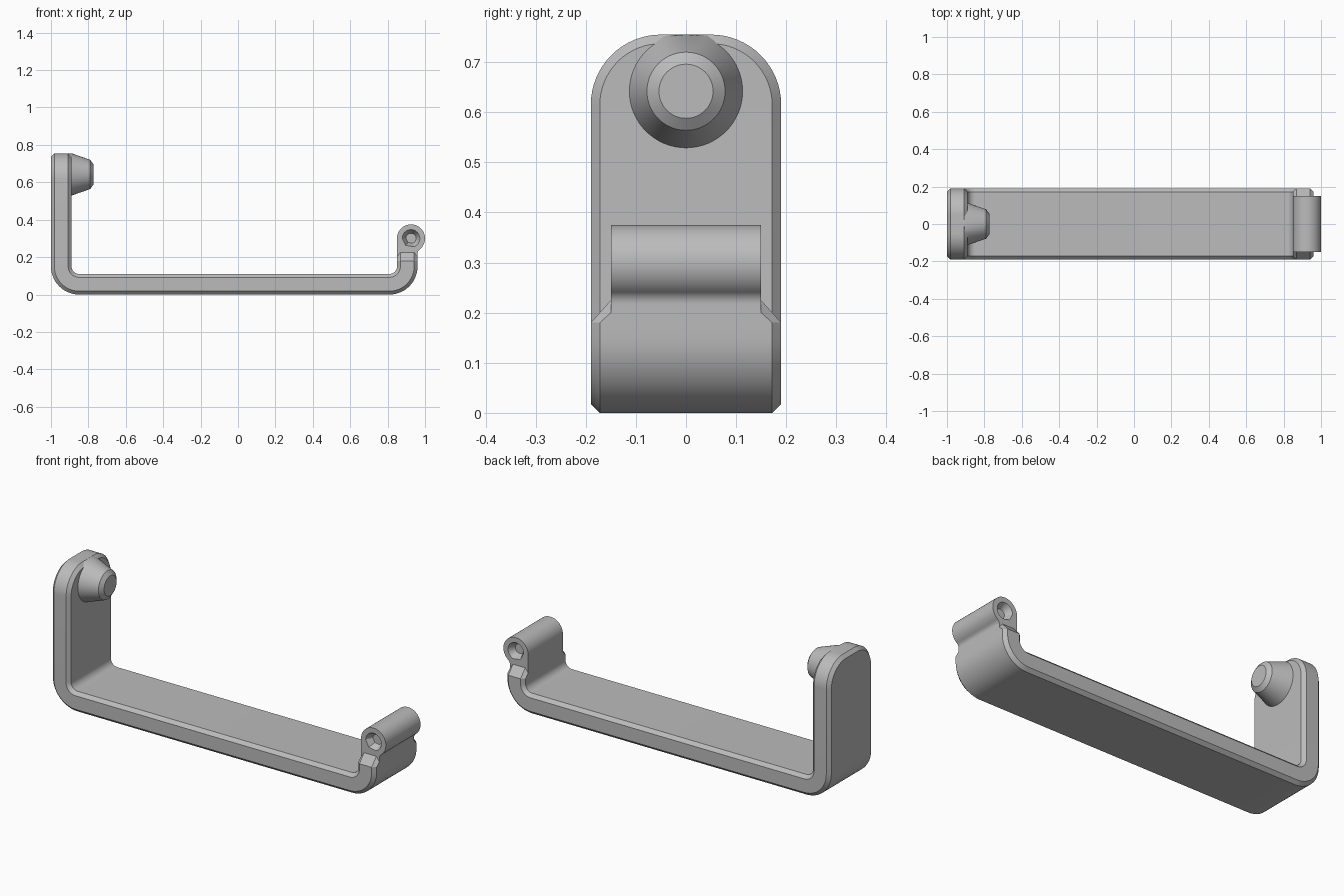
import bpy
import bmesh
from math import sin, cos, pi, radians, atan2

cube = bpy.data.objects.get("Cube")
if cube:
    bpy.data.objects.remove(cube)

grey = bpy.data.materials.new("light grey")
grey.use_nodes = True
COLOUR = (0.5, 0.5, 0.5, 1)
grey.diffuse_color = COLOUR
grey.node_tree.nodes["Principled BSDF"].inputs["Base Color"].default_value = COLOUR


def loft(name, rings, caps=None):
    """Skin a list of closed rings; caps lists the index groups that close each end."""
    bm = bmesh.new()
    rows = [[bm.verts.new(p) for p in ring] for ring in rings]
    n = len(rows[0])
    for a, b in zip(rows, rows[1:]):
        for i in range(n):
            j = (i + 1) % n
            bm.faces.new((a[i], a[j], b[j], b[i]))
    for row in (rows[0], rows[-1]):
        for group in caps or [range(n)]:
            bm.faces.new([row[i] for i in group])
    bmesh.ops.recalc_face_normals(bm, faces=bm.faces)
    mesh = bpy.data.meshes.new(name)
    bm.to_mesh(mesh)
    bm.free()
    mesh.materials.append(grey)
    obj = bpy.data.objects.new(name, mesh)
    bpy.context.collection.objects.link(obj)
    bpy.ops.object.select_all(action='DESELECT')
    obj.select_set(True)
    bpy.context.view_layer.objects.active = obj
    bpy.ops.object.shade_smooth_by_angle(angle=radians(25))
    return obj


# Bent strap with chamfered edges
HALF, THICK, CH = 0.19, 0.11, 0.018
BEND = 0.15


def section(outer, normal, w=HALF, wi=HALF - CH, drop=0.0):
    """Eight-point cross-section; normal points from the outer to the inner face."""
    def at(depth, y, dz=0.0):
        return (outer[0] + normal[0] * depth, y, outer[1] + normal[1] * depth - dz)
    half = [at(0, wi, drop), at(CH, w), at(THICK - CH, w), at(THICK, wi, drop)]
    return half + [(x, -y, z) for x, y, z in reversed(half)]


rings = []
ROUND, FLAT, SPRING = 0.14, 0.05, 0.615
for k in range(16, -1, -1):                     # rounded top of the tall arm
    t = k / 16 * pi / 2
    rings.append(section((-1, SPRING + ROUND * sin(t)), (1, 0),
                         FLAT + ROUND * cos(t), FLAT + (ROUND - CH) * cos(t),
                         CH * sin(t)))
for cx, start in ((-1 + BEND, pi), (0.96 - BEND, 1.5 * pi)):   # two bends
    for k in range(13):
        t = start + k / 12 * pi / 2
        rings.append(section((cx + BEND * cos(t), BEND + BEND * sin(t)),
                             (-cos(t), -sin(t))))
rings.append(section((0.96, 0.18), (-1, 0)))    # tapered end of the short arm
rings.append(section((0.96, 0.225), (-1, 0), 0.15, 0.15, 0.025))
loft("strap", rings, caps=[(0, 1, 6, 7), (1, 2, 5, 6), (2, 3, 4, 5)])

# Tapered peg on the tall arm, trimmed flush with the arm's top
PEG = [(-0.912, 0.121), (-0.89, 0.113), (-0.79, 0.078), (-0.773, 0.054)]
loft("peg", [[(x, r * cos(a), min(0.642 + r * sin(a), 0.755))
              for a in (2 * pi * i / 64 for i in range(64))] for x, r in PEG])

# Hinge lug with a filleted neck and a tapered recess in each end
CX, CZ, R, FIL = 0.925, 0.3, 0.075, 0.03
fx, fz = 0.96 + FIL, 0.2175
meet = atan2(CZ - fz, CX - fx)
outline = [(0.85, 0.2), (0.96, 0.2)]
for k in range(9):
    t = pi + (meet - pi) * k / 8
    outline.append((fx + FIL * cos(t), fz + FIL * sin(t)))
for k in range(1, 41):
    t = (meet - pi) + (2 * pi - meet) * k / 40
    outline.append((CX + R * cos(t), CZ + R * sin(t)))


def hole(r, y):
    angles = [atan2(z - CZ, x - CX) for x, z in outline]
    return [(CX + r * cos(a), y, CZ + r * sin(a)) for a in angles]


side = [hole(0.027, -0.115), hole(0.047, -0.15), [(x, -0.15, z) for x, z in outline]]
loft("hinge_lug", side + [[(x, -y, z) for x, y, z in ring] for ring in reversed(side)])
